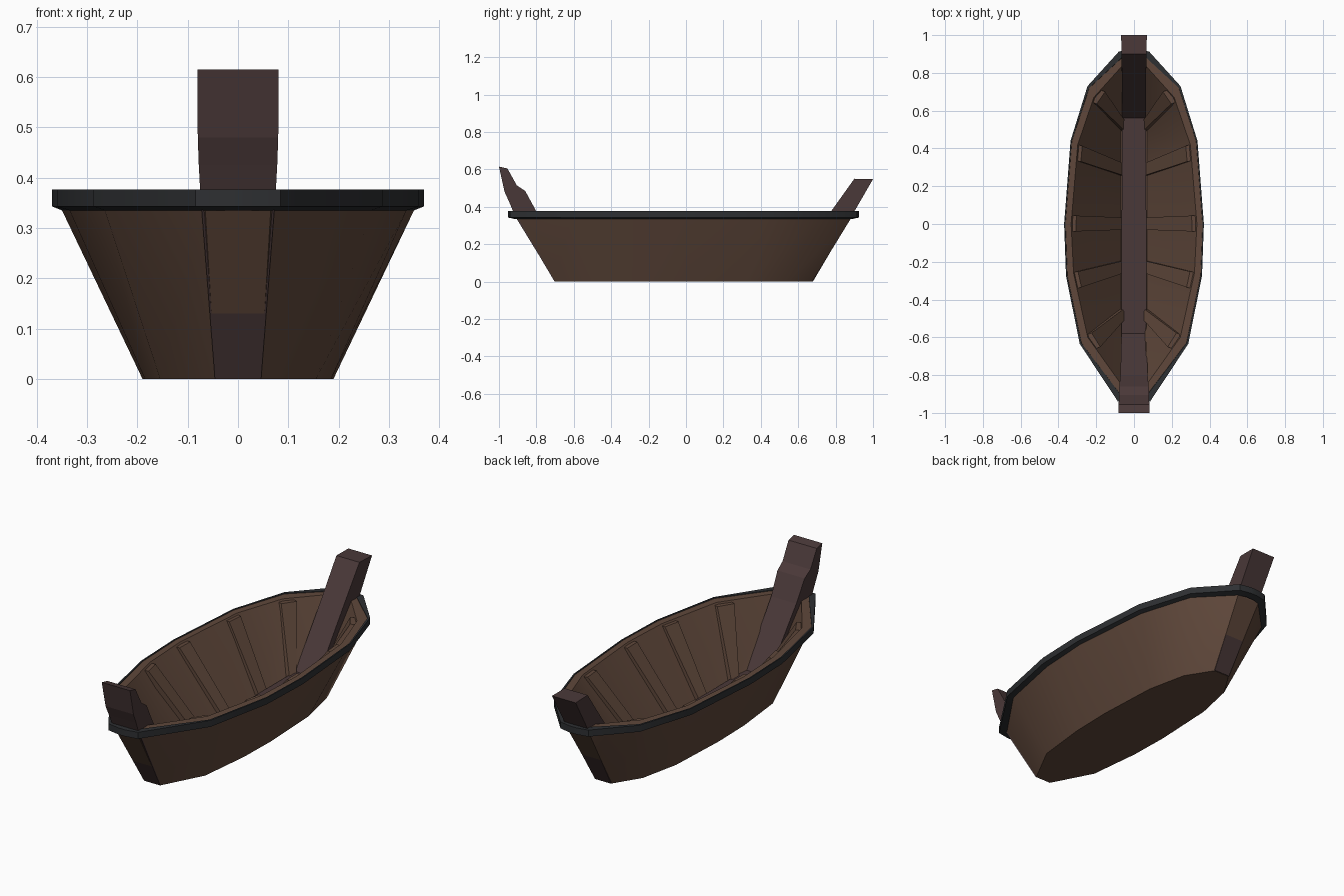
import bpy, bmesh, math
from mathutils import Vector

if "Cube" in bpy.data.objects:
    bpy.data.objects.remove(bpy.data.objects["Cube"])


def material(name, rgb):
    m = bpy.data.materials.new(name)
    m.diffuse_color = (*rgb, 1)
    m.use_nodes = True
    m.node_tree.nodes["Principled BSDF"].inputs["Base Color"].default_value = m.diffuse_color
    return m


BROWN = material("brown planks", (0.115, 0.064, 0.043))
DARK = material("dark purple timber", (0.068, 0.040, 0.040))
BLACK = material("black trim", (0.027, 0.029, 0.032))


def make_object(name, bm, mat, smooth=None):
    bmesh.ops.recalc_face_normals(bm, faces=bm.faces)
    me = bpy.data.meshes.new(name)
    bm.to_mesh(me)
    bm.free()
    me.materials.append(mat)
    ob = bpy.data.objects.new(name, me)
    bpy.context.collection.objects.link(ob)
    if smooth:
        bpy.context.view_layer.objects.active = ob
        ob.select_set(True)
        bpy.ops.object.shade_smooth_by_angle(angle=math.radians(smooth))
        ob.select_set(False)
    return ob


def loft(rings, closed=False):
    """Bridge rings of equal length; cap the ends, or join last to first."""
    bm = bmesh.new()
    vs = [[bm.verts.new(p) for p in r] for r in rings]
    n = len(vs[0])
    pairs = list(zip(vs, vs[1:])) + ([(vs[-1], vs[0])] if closed else [])
    for a, b in pairs:
        for i in range(n):
            j = (i + 1) % n
            bm.faces.new((a[i], a[j], b[j], b[i]))
    if not closed:
        bm.faces.new(vs[0])
        bm.faces.new(vs[-1])
    return bm


def ring(half, z):
    """Mirror a half outline (x, y) into a closed loop at height z."""
    return [(x, y, z) for x, y in half] + [(-x, y, z) for x, y in reversed(half)]


# Half outlines of the hull, front to back
BOTTOM = [(.045, -.70), (.155, -.49), (.185, -.215), (.19, 0), (.175, .33), (.13, .54), (.045, .675)]
SIDE = [(.065, -.905), (.265, -.615), (.335, -.27), (.35, 0), (.315, .43), (.23, .71), (.065, .88)]
RIM = [(.085, -.94), (.287, -.635), (.36, -.275), (.37, 0), (.336, .44), (.246, .73), (.08, .913)]
TOP = [(.07, -.905), (.279, -.63), (.354, -.273), (.364, 0), (.33, .438), (.238, .72), (.065, .88)]
INNER = [(.06, -.86), (.245, -.60), (.32, -.26), (.333, 0), (.298, .42), (.213, .67), (.06, .84)]
FLOOR = [(.05, -.60), (.068, -.47), (.07, -.20), (.07, 0), (.07, .32), (.068, .50), (.05, .59)]

# Hull with thick walls and V-shaped inside
make_object("hull", loft([ring(BOTTOM, 0), ring(SIDE, .335), ring(TOP, .374),
                          ring(INNER, .374), ring(FLOOR, .045)]), BROWN, 28)


# Black band round the rim, with a small flat at each tip
def tipped(half, d):
    return [(.018, half[0][1] - d)] + half + [(.018, half[-1][1] + d)]


make_object("rim_band", loft([ring(tipped(SIDE, .012), .335), ring(tipped(RIM, .012), .343),
                              ring(tipped(RIM, .012), .377), ring(tipped(TOP, .012), .377)],
                             closed=True), BLACK, 28)


# Ribs on the inner walls
def x_at(half, y):
    for (x0, y0), (x1, y1) in zip(half, half[1:]):
        if y0 <= y <= y1:
            return x0 + (x1 - x0) * (y - y0) / (y1 - y0)


def rib(name, y0, y1):
    for side, s in (("right", 1), ("left", -1)):
        ends = []
        for y in (y0, y1):
            top = Vector((s * x_at(INNER, y), y, .366))
            low = Vector((s * .06, y * .76, .04))
            push = Vector((-s * .024, -.014 * y, .0))
            ends.append([top - push * .5, top + push, low + push, low - push * .5])
        make_object(f"{name}_{side}", loft(ends), BROWN)


for i, (a, b) in enumerate([(-.66, -.585), (-.34, -.255), (-.04, .045), (.335, .42), (.645, .71)]):
    rib(f"rib_{i + 1}", a, b)

# Keel running up into the two stem posts: outer y, z, inner y, z, half widths
STATIONS = [
    (-1.0, .615, -.955, .605, .081, .081),
    (-.97, .48, -.905, .515, .080, .080),
    (-.945, .425, -.86, .485, .078, .078),
    (-.922, .37, -.80, .375, .075, .072),
    (-.703, .001, -.58, .08, .046, .066),
    (.679, .001, .56, .08, .046, .064),
    (.897, .37, .775, .375, .066, .064),
    (1.0, .548, .90, .550, .068, .066),
]
make_object("keel_and_posts", loft([
    [(-wo, yo, zo), (wo, yo, zo), (wi, yi, zi), (-wi, yi, zi)]
    for yo, zo, yi, zi, wo, wi in STATIONS]), DARK)
